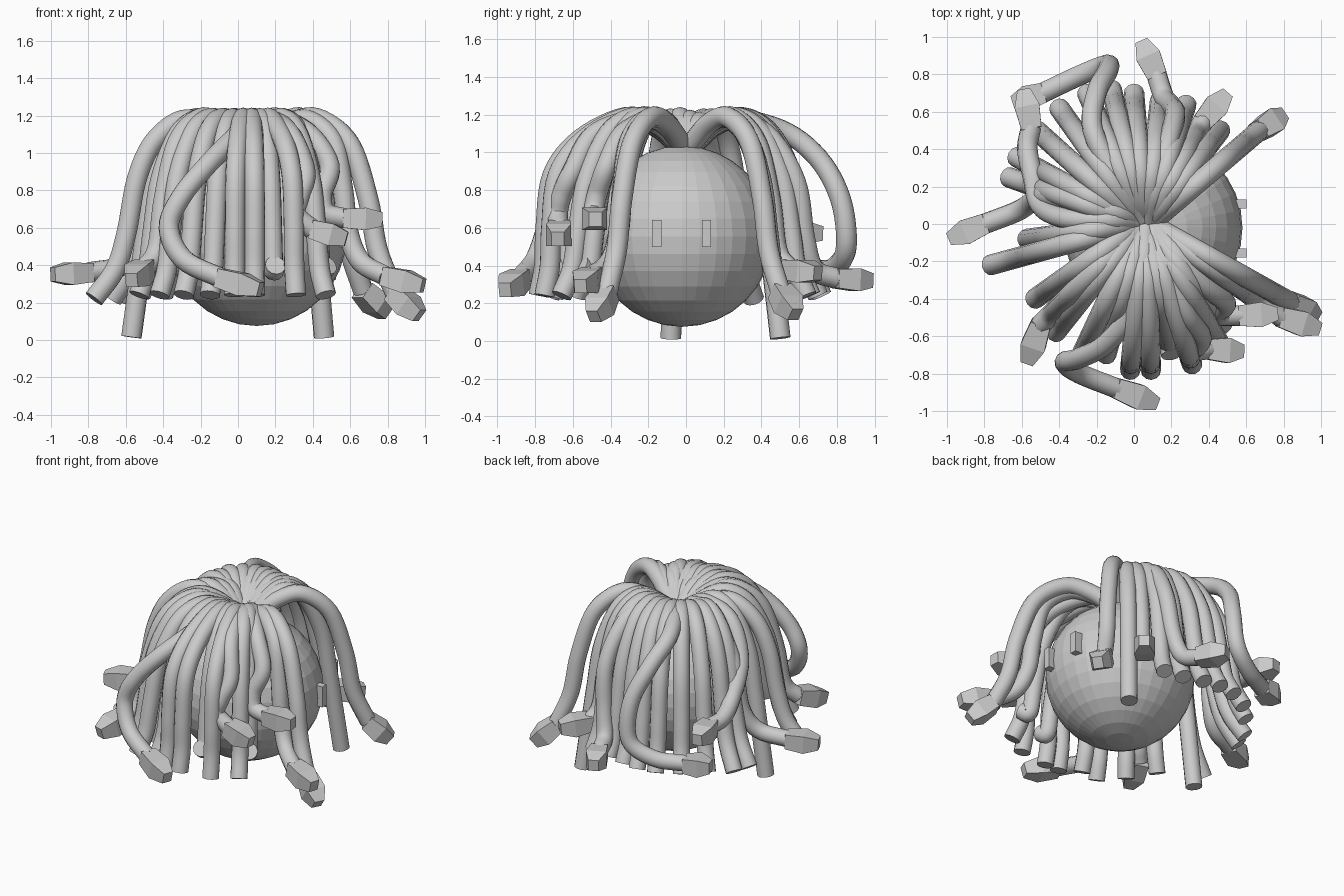
import bpy, bmesh, math
from mathutils import Vector

R = 0.055  # strand radius


def smooth_path(pts, n=6):
    # Catmull-Rom interpolation through the control points
    p = [Vector(q) for q in pts]
    p = [2 * p[0] - p[1]] + p + [2 * p[-1] - p[-2]]
    out = []
    for i in range(1, len(p) - 2):
        a, b, c, d = p[i - 1:i + 3]
        for k in range(n):
            t = k / n
            out.append(0.5 * (2 * b + (c - a) * t + (2 * a - 5 * b + 4 * c - d) * t ** 2
                              + (3 * b - a - 3 * c + d) * t ** 3))
    return out + [p[-2]]


def tube(name, pts):
    path = smooth_path(pts)
    cu = bpy.data.curves.new(name, 'CURVE')
    cu.dimensions = '3D'
    cu.bevel_depth = R
    cu.bevel_resolution = 4
    cu.use_fill_caps = True
    sp = cu.splines.new('POLY')
    sp.points.add(len(path) - 1)
    for q, v in zip(sp.points, path):
        q.co = (*v, 1)
    ob = bpy.data.objects.new(name, cu)
    bpy.context.collection.objects.link(ob)
    bpy.ops.object.select_all(action='DESELECT')
    ob.select_set(True)
    bpy.context.view_layer.objects.active = ob
    bpy.ops.object.convert(target='MESH')
    bpy.ops.object.shade_smooth_by_angle(angle=math.radians(40))


def root(x, y):
    a = math.atan2(y, x - 0.06)
    return Vector((0.06 + 0.07 * math.cos(a), 0.04 * math.sin(a), 1.04))


def arch(x, y, profile):
    # rise from the crown and fall outward toward (x, y)
    r = root(x, y)
    return [r] + [(r.x + (x - r.x) * f, r.y + (y - r.y) * f, z) for f, z in profile]


# (outward fraction, height) profiles of the falling strands
FALL = [(0.17, 1.14), (0.38, 1.185), (0.6, 1.1), (0.78, 0.86), (0.86, 0.58), (0.91, 0.38)]
FULL = [(0.17, 1.14), (0.38, 1.185), (0.7, 1.07), (0.9, 0.88), (0.95, 0.6), (0.96, 0.4)]
SLIM = [(0.17, 1.14), (0.38, 1.175), (0.58, 1.06), (0.7, 0.86), (0.77, 0.58), (0.85, 0.38)]


def strand(x, y, z=0.24, profile=FALL):
    tube("hair_strand", arch(x, y, profile + [(1.0, z)]))


def snake_head(base, tip):
    # faceted four-sided head lofted through three rings
    b, t = Vector(base), Vector(tip)
    d = (t - b).normalized()
    side = d.cross(Vector((0, 0, 1))).normalized()
    up = side.cross(d)
    bm = bmesh.new()
    rings = []
    for f, w, h in ((-0.05, 0.054, 0.05), (0.55, 0.067, 0.06), (1, 0.034, 0.038)):
        c = b.lerp(t, f)
        rings.append([bm.verts.new(c + side * w * i + up * h * j)
                      for i, j in ((-1, -1), (1, -1), (1, 1), (-1, 1))])
    for r0, r1 in zip(rings, rings[1:]):
        for i in range(4):
            bm.faces.new((r0[i], r0[(i + 1) % 4], r1[(i + 1) % 4], r1[i]))
    bm.faces.new(rings[0])
    bm.faces.new(rings[-1])
    bmesh.ops.recalc_face_normals(bm, faces=bm.faces)
    me = bpy.data.meshes.new("snake_head")
    bm.to_mesh(me)
    bm.free()
    bpy.context.collection.objects.link(bpy.data.objects.new("snake_head", me))


def snake(pts, base, tip):
    tube("snake_body", list(pts) + [base])
    snake_head(base, tip)


# head, facing +x
bpy.ops.mesh.primitive_uv_sphere_add(segments=32, ring_count=16, radius=0.48,
                                     location=(0.1, -0.02, 0.555))
bpy.context.object.name = "head"

# eyes
for y in (-0.155, 0.108):
    bpy.ops.mesh.primitive_cube_add(size=1, location=(0.565, y, 0.57))
    bpy.context.object.name = "eye"
    bpy.context.object.scale = (0.075, 0.048, 0.145)

# front curtain
for x, y in ((-0.02, -0.78), (0.09, -0.78), (0.31, -0.75)):
    strand(x, y, 0.24, FULL)
for x, y in ((-0.29, -0.72), (0.47, -0.66), (-0.42, -0.58), (-0.53, -0.4), (-0.15, -0.7)):
    strand(x, y)
for x, y in ((0.2, -0.7), (0.48, -0.56)):
    strand(x, y, 0.4)
# back curtain
for x, y in ((0.0, 0.7), (-0.12, 0.72), (-0.25, 0.7), (-0.4, 0.62), (-0.52, 0.5),
             (0.28, 0.64), (0.14, 0.66)):
    strand(x, y)
# far side
for x, y in ((-0.63, 0.36), (-0.67, 0.25), (-0.77, -0.22)):
    strand(x, y, 0.22, SLIM)
# longer strands reaching the base
strand(0.46, 0.5, 0.015)
strand(-0.57, -0.08, 0.015)

# simple arching snakes, each falling then lifting its head outward
SPILL = [(0.2, 1.15), (0.42, 1.185), (0.66, 1.05), (0.8, 0.75), (0.87, 0.48)]
for base, tip in (((0.84, -0.42, 0.25), (0.97, -0.49, 0.13)),
                  ((0.67, 0.5, 0.26), (0.79, 0.58, 0.14)),
                  ((-0.5, -0.54, 0.38), (-0.57, -0.74, 0.32)),
                  ((0.37, 0.55, 0.38), (0.5, 0.7, 0.36))):
    snake(arch(base[0], base[1], SPILL), base, tip)
base = (0.79, -0.5, 0.34)
snake(arch(base[0], base[1], SLIM[:3] + [(0.66, 0.8), (0.7, 0.58), (0.8, 0.42)]),
      base, (0.99, -0.56, 0.29))

# winding snakes with their own paths
snake([(0.0, 0.02, 1.05), (-0.12, 0.07, 1.16), (-0.32, 0.12, 1.1), (-0.48, 0.15, 0.87),
       (-0.53, 0.13, 0.55), (-0.62, 0.07, 0.4)],
      (-0.8, -0.0, 0.36), (-0.99, -0.08, 0.35))
snake([(0.06, -0.03, 1.05), (0.05, -0.2, 1.16), (0.0, -0.45, 1.1), (-0.15, -0.64, 0.95),
       (-0.3, -0.72, 0.77), (-0.37, -0.74, 0.6), (-0.29, -0.8, 0.43)],
      (-0.09, -0.88, 0.33), (0.12, -0.96, 0.27))
snake([(0.1, -0.03, 1.05), (0.17, -0.22, 1.17), (0.28, -0.48, 1.1), (0.36, -0.6, 0.9),
       (0.33, -0.66, 0.77), (0.31, -0.68, 0.67)],
      (0.4, -0.67, 0.59), (0.58, -0.68, 0.54))
snake([(0.12, -0.03, 1.05), (0.22, -0.16, 1.17), (0.38, -0.33, 1.1), (0.49, -0.42, 0.93),
       (0.45, -0.47, 0.78), (0.47, -0.49, 0.68)],
      (0.57, -0.49, 0.65), (0.77, -0.48, 0.645))
snake([(0.08, 0.03, 1.05), (0.12, 0.2, 1.17), (0.18, 0.42, 1.1), (0.22, 0.58, 0.85),
       (0.2, 0.63, 0.55), (0.16, 0.68, 0.38)],
      (0.12, 0.8, 0.33), (0.04, 0.98, 0.32))
snake([(0.04, 0.03, 1.05), (-0.08, 0.22, 1.17), (-0.22, 0.5, 1.12), (-0.2, 0.7, 0.97),
       (-0.14, 0.82, 0.75), (-0.15, 0.85, 0.5), (-0.3, 0.79, 0.39)],
      (-0.49, 0.7, 0.37), (-0.65, 0.65, 0.37))
snake([(0.0, 0.01, 1.05), (-0.15, 0.02, 1.17), (-0.37, 0.03, 1.1), (-0.5, 0.1, 0.88),
       (-0.54, 0.25, 0.68), (-0.57, 0.4, 0.6)],
      (-0.55, 0.52, 0.58), (-0.59, 0.72, 0.57))
